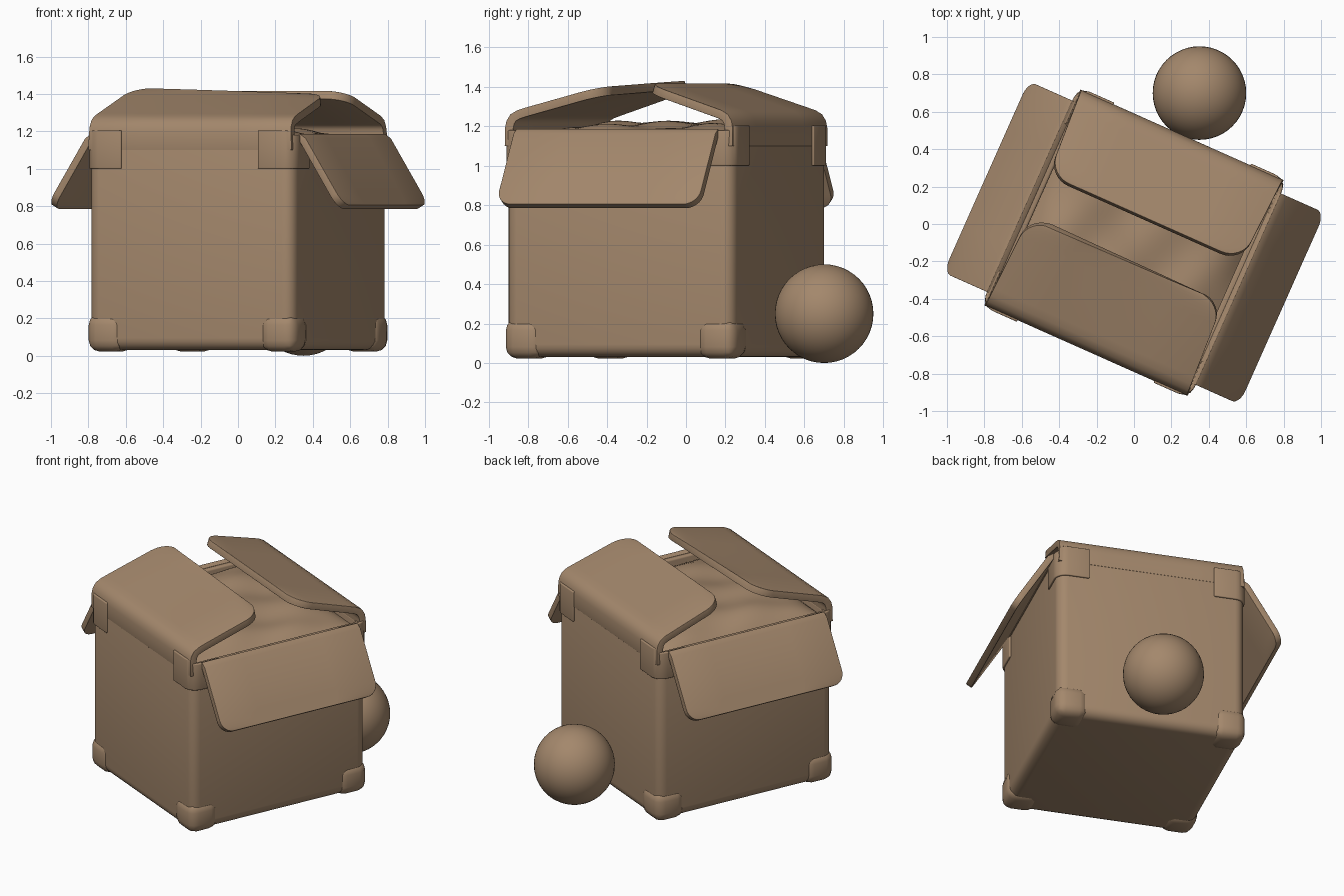
import bpy, bmesh, math
from mathutils import Matrix, Vector

if "Cube" in bpy.data.objects:
    bpy.data.objects.remove(bpy.data.objects["Cube"])

brown = bpy.data.materials.new("cardboard_brown")
brown.diffuse_color = (0.37, 0.245, 0.15, 1)
brown.use_nodes = True
brown.node_tree.nodes["Principled BSDF"].inputs["Base Color"].default_value = brown.diffuse_color

# The box is turned about z and set slightly forward
PLACE = Matrix.Translation((0, -0.10, 0)) @ Matrix.Rotation(math.radians(-24), 4, 'Z')
A, B = 0.60, 0.63          # half width and half depth of the box


def finish(name, bm, matrix=PLACE, thick=0, offset=0, bevel=0, angle=40):
    """Turn a bmesh into a smooth object, baking solidify and bevel."""
    me = bpy.data.meshes.new(name)
    bm.to_mesh(me)
    bm.free()
    ob = bpy.data.objects.new(name, me)
    bpy.context.collection.objects.link(ob)
    if thick:
        m = ob.modifiers.new("thickness", 'SOLIDIFY')
        m.thickness, m.offset = thick, offset
    if bevel:
        m = ob.modifiers.new("rounding", 'BEVEL')
        m.width, m.segments, m.limit_method = bevel, 3, 'ANGLE'
        m.angle_limit = math.radians(50)
    baked = bpy.data.meshes.new_from_object(ob.evaluated_get(bpy.context.evaluated_depsgraph_get()))
    ob.modifiers.clear()
    ob.data = baked
    baked.transform(matrix)
    baked.materials.clear()
    baked.materials.append(brown)
    bpy.ops.object.select_all(action='DESELECT')
    bpy.context.view_layer.objects.active = ob
    ob.select_set(True)
    bpy.ops.object.shade_smooth_by_angle(angle=math.radians(angle))
    return ob


def block(lo, hi):
    bm = bmesh.new()
    lo, hi = Vector(lo), Vector(hi)
    bmesh.ops.create_cube(bm, size=1, matrix=Matrix.Translation((lo + hi) / 2)
                          @ Matrix.Diagonal((*(hi - lo), 1)))
    return bm


# Open box: rounded block without its lid
bm = block((-A, -B, 0.03), (A, B, 1.30))
bmesh.ops.bevel(bm, geom=bm.edges[:], offset=0.065, segments=5, profile=0.5, affect='EDGES')
bmesh.ops.bisect_plane(bm, geom=bm.verts[:] + bm.edges[:] + bm.faces[:],
                       plane_co=(0, 0, 1.17), plane_no=(0, 0, 1), clear_outer=True)
bmesh.ops.recalc_face_normals(bm, faces=bm.faces)
if sum(f.normal.x * f.calc_center_median().x for f in bm.faces) < 0:
    bmesh.ops.reverse_faces(bm, faces=bm.faces)
finish("box_body", bm, thick=0.045, offset=-1, bevel=0.012)


# Bent flaps: a strip swept along a profile of (outward, height) points
def flap(name, side, profile, w0, w1, radius, thick, tilt=0):
    pts = [Vector(p) for p in profile]
    cum = [0]
    for p, q in zip(pts, pts[1:]):
        cum.append(cum[-1] + (q - p).length)
    total = cum[-1]
    rows = [c for c in cum[:-1] if c < total - radius]
    rows += [total - radius * (1 - math.sin(i * math.pi / 16)) for i in range(9)]
    bm, grid = bmesh.new(), []
    turn = Matrix.Rotation(side * math.pi / 2, 3, 'Z')
    for s in rows:
        i = max(k for k in range(len(pts) - 1) if cum[k] <= s + 1e-9)
        p = pts[i].lerp(pts[i + 1], (s - cum[i]) / (cum[i + 1] - cum[i]))
        f, d = s / total, total - s
        w = w0 + (w1 - w0) * f
        if d < radius:
            w += math.sqrt(max(0, radius ** 2 - (radius - d) ** 2)) - radius
        grid.append([bm.verts.new(turn @ Vector((w * t, -p.x, p.y + tilt * t * f * f)))
                     for t in (-1, -0.5, 0, 0.5, 1)])
    for a, b in zip(grid, grid[1:]):
        for j in range(4):
            bm.faces.new((a[j], a[j + 1], b[j + 1], b[j]))
    finish(name, bm, thick=thick, bevel=0.014)


def folded_in(tip):
    return [(B - 0.021, 1.10), (B - 0.021, 1.19), (B - 0.027, 1.22), (B - 0.042, 1.244),
            (B - 0.07, 1.26), (B - 0.11, 1.273), (tip, 1.395)]


folded_out = [(A - 0.005, 1.155), (A + 0.01, 1.166), (A + 0.03, 1.15), (A + 0.25, 0.795)]
flap("front_flap", 0, folded_in(0.10), 0.595, 0.565, 0.12, 0.045, -0.015)
flap("back_flap", 2, folded_in(0.14), 0.595, 0.565, 0.12, 0.045)
flap("right_flap", 1, folded_out, 0.56, 0.56, 0.08, 0.04)
flap("left_flap", 3, folded_out, 0.56, 0.56, 0.08, 0.04)

# Corner guards: rounded blocks below, thin wrapped strips above
for sx, nx in ((-1, "left"), (1, "right")):
    for sy, ny in ((-1, "front"), (1, "back")):
        xs = sorted((sx * (A - 0.20), sx * (A + 0.01)))
        ys = sorted((sy * (B - 0.20), sy * (B + 0.01)))
        finish(f"lower_{ny}_{nx}_guard", block((xs[0], ys[0], 0.022), (xs[1], ys[1], 0.225)),
               bevel=0.06)
        r = 0.065
        line = [(A - 0.20, B)]
        line += [(A - r + r * math.sin(k * math.pi / 12), B - r + r * math.cos(k * math.pi / 12))
                 for k in range(7)]
        line += [(A, B - 0.20)]
        bm = bmesh.new()
        low = [bm.verts.new((sx * x, sy * y, 1.00)) for x, y in line]
        top = [bm.verts.new((sx * x, sy * y, 1.205 if x < A - 0.02 else 1.18)) for x, y in line]
        for i in range(len(line) - 1):
            bm.faces.new((low[i], low[i + 1], top[i + 1], top[i]))
        finish(f"upper_{ny}_{nx}_guard", bm, thick=0.022, bevel=0.006)

# Lumpy contents filling the box
bm = bmesh.new()
bmesh.ops.create_grid(bm, x_segments=40, y_segments=40, size=1)
for v in bm.verts:
    x, y = v.co.x, v.co.y
    edge = (1 - x ** 6) * (1 - y ** 6)
    lumps = 0.018 * math.sin(7 * x + 2 * y + 1) * math.cos(6 * y - 2 * x)
    v.co = (x * (A - 0.04), y * (B - 0.04), 1.12 + edge * (0.09 - 0.02 * x + lumps))
finish("box_contents", bm, angle=60)

# Ball resting beside the box
bm = bmesh.new()
bmesh.ops.create_uvsphere(bm, u_segments=48, v_segments=24, radius=0.25)
finish("ball", bm, matrix=Matrix.Translation((0.35, 0.70, 0.25)), angle=60)
